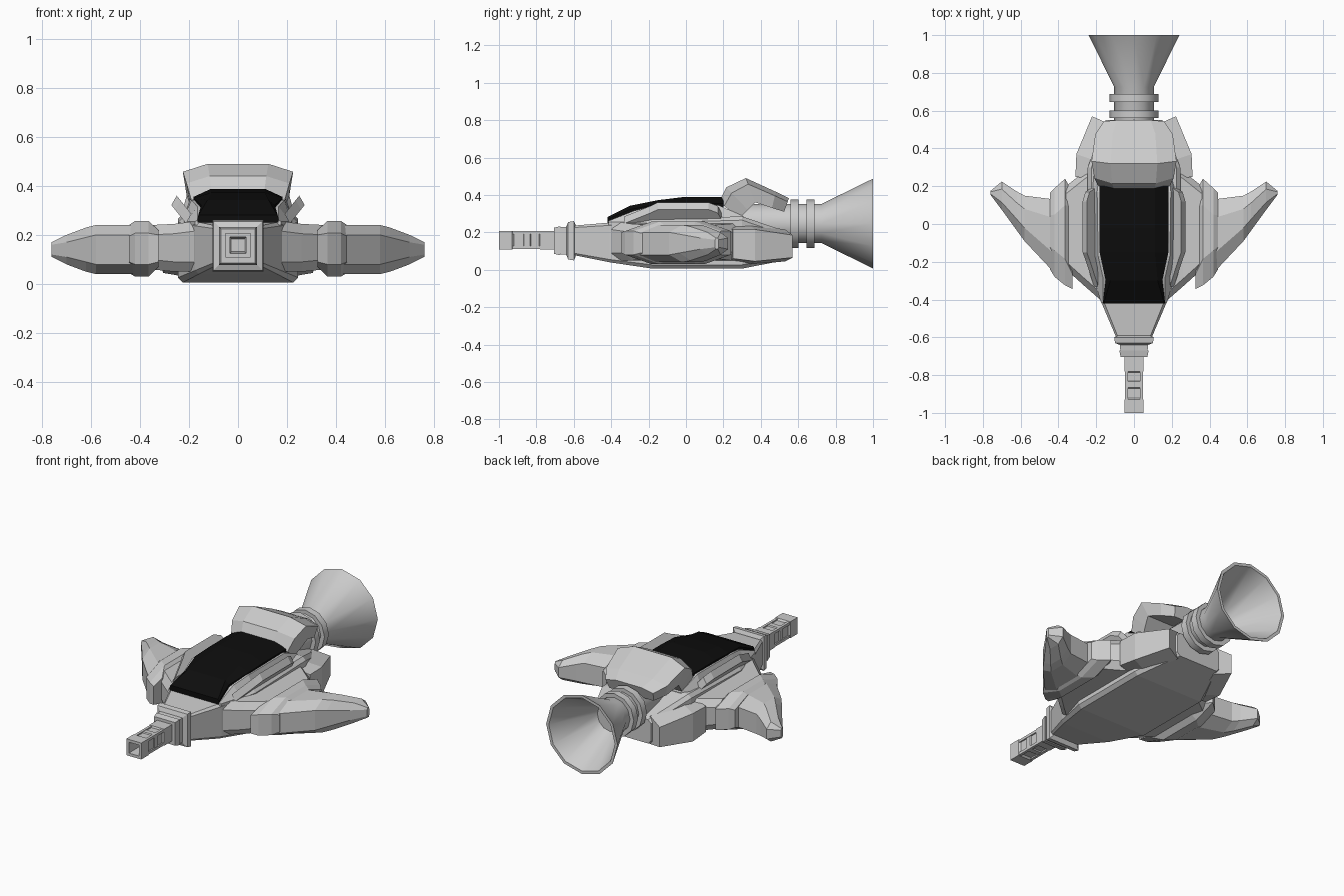
import bpy, bmesh, math
from mathutils import Vector

if "Cube" in bpy.data.objects:
    bpy.data.objects.remove(bpy.data.objects["Cube"])


def loft(name, rings, mirror=False, mat=None):
    """Skin a list of equal-length point rings and cap both ends."""
    bm = bmesh.new()
    rows = [[bm.verts.new(p) for p in r] for r in rings]
    n = len(rows[0])
    for a, b in zip(rows, rows[1:]):
        for i in range(n):
            j = (i + 1) % n
            bm.faces.new((a[i], a[j], b[j], b[i]))
    bm.faces.new(rows[0])
    bm.faces.new(rows[-1])
    bmesh.ops.recalc_face_normals(bm, faces=bm.faces)
    me = bpy.data.meshes.new(name)
    bm.to_mesh(me)
    bm.free()
    ob = bpy.data.objects.new(name, me)
    bpy.context.collection.objects.link(ob)
    if mirror:
        ob.modifiers.new("mirror", 'MIRROR').use_clip = False
    if mat:
        me.materials.append(mat)
    return ob


def hull_ring(y, hw, z0, z1, c):
    """Chamfered box section across the body at y."""
    half = [(hw - c, z0), (hw, z0 + c), (hw, z1 - c), (hw - c, z1)]
    return [(x, y, z) for x, z in half] + [(-x, y, z) for x, z in reversed(half)]


def wing_ring(x, y0, y1, z0, z1, cy=0.04, cz=0.04):
    """Chamfered box section along the wing at x."""
    return [(x, y0, z0 + cz), (x, y0 + cy, z0), (x, y1 - cy, z0), (x, y1, z0 + cz),
            (x, y1, z1 - cz), (x, y1 - cy, z1), (x, y0 + cy, z1), (x, y0, z1 - cz)]


def square_tube(name, profile, zc):
    """Square rings along y from (y, half size) pairs."""
    return loft(name, [[(sx * h, y, zc + sz * h) for sx, sz in
                        ((-1, -1), (1, -1), (1, 1), (-1, 1))] for y, h in profile])


def round_tube(name, profile, zc, n=12):
    ob = loft(name, [[(r * math.cos(2 * math.pi * i / n), y, zc + r * math.sin(2 * math.pi * i / n))
                      for i in range(n)] for y, r in profile])
    bpy.ops.object.select_all(action='DESELECT')
    ob.select_set(True)
    bpy.context.view_layer.objects.active = ob
    bpy.ops.object.shade_smooth_by_angle(angle=math.radians(35))
    return ob


black = bpy.data.materials.new("black_glass")
black.diffuse_color = (0.004, 0.004, 0.004, 1)
black.use_nodes = True
black.node_tree.nodes["Principled BSDF"].inputs["Base Color"].default_value = black.diffuse_color

# Main hull
loft("hull", [hull_ring(-0.61, 0.09, 0.08, 0.235, 0.01),
              hull_ring(-0.41, 0.175, 0.04, 0.252, 0.015),
              hull_ring(-0.18, 0.245, 0.006, 0.272, 0.02),
              hull_ring(0.30, 0.245, 0.006, 0.285, 0.02),
              hull_ring(0.55, 0.15, 0.055, 0.20, 0.02)])

# Nose collar and square gun barrel with hollow muzzle
square_tube("nose_collar", [(-0.59, 0.085), (-0.60, 0.105), (-0.63, 0.10), (-0.64, 0.075),
                            (-0.67, 0.072), (-0.67, 0.078), (-0.705, 0.07)], 0.155)
square_tube("gun_barrel", [(-0.69, 0.05), (-0.78, 0.05), (-0.785, 0.04), (-0.83, 0.04),
                           (-0.835, 0.046), (-0.865, 0.046), (-0.87, 0.04), (-0.92, 0.04),
                           (-0.93, 0.05), (-1.0, 0.05), (-1.0, 0.033), (-0.85, 0.026)], 0.158)
for z in (0.118, 0.198):
    for x in (-0.04, 0.04):
        loft("barrel_rail", [[(x + a, y, z + b) for a, b in
                              ((-.008, -.008), (.008, -.008), (.008, .008), (-.008, .008))]
                             for y in (-0.95, -0.77)])

# Cockpit frame
def frame_ring(y, w0, w1, z1):
    return [(w0, y, 0.24), (w0, y, 0.255), (w1, y, z1), (-w1, y, z1), (-w0, y, 0.255), (-w0, y, 0.24)]
loft("cockpit_frame", [frame_ring(-0.415, 0.175, 0.165, 0.26),
                       frame_ring(-0.28, 0.215, 0.165, 0.315),
                       frame_ring(-0.17, 0.23, 0.19, 0.342),
                       frame_ring(0.17, 0.23, 0.195, 0.347),
                       frame_ring(0.31, 0.22, 0.18, 0.285)])

# Black canopy
def canopy_ring(y, w, wt, z0, z1):
    return [(w, y, 0.25), (w, y, z0), (wt, y, z1), (-wt, y, z1), (-w, y, z0), (-w, y, 0.25)]
loft("canopy", [canopy_ring(-0.42, 0.165, 0.16, 0.27, 0.282),
                canopy_ring(-0.30, 0.15, 0.125, 0.322, 0.342),
                canopy_ring(-0.15, 0.182, 0.11, 0.35, 0.372),
                canopy_ring(-0.02, 0.182, 0.11, 0.355, 0.388),
                canopy_ring(0.20, 0.182, 0.11, 0.355, 0.388)], mat=black)

# Outward leaning rails beside the canopy
lean = Vector((0.06, 0, 0.075))
thick = Vector((0.022, 0, -0.038))
edge = [(-0.33, 0), (-0.19, 0.75), (-0.15, 1), (0.12, 1), (0.17, 0.75), (0.20, 0)]
loft("canopy_rail", [[Vector((0.19, y, 0.285)) + lean * s + thick * t for y, s in edge]
                     for t in (0, 1)], mirror=True)

# Rear hood plate
def hood_ring(yo, zo, yi, zi, w):
    ym, zm = yo + 0.25 * (yi - yo), zo + 0.25 * (zi - zo)
    half = [(0.55 * w, yo, zo), (w, ym, zm), (0.93 * w, yi, zi)]
    return half + [(-x, y, z) for x, y, z in reversed(half)]
loft("engine_hood", [hood_ring(0.175, 0.36, 0.29, 0.28, 0.19),
                     hood_ring(0.215, 0.44, 0.33, 0.32, 0.21),
                     hood_ring(0.32, 0.49, 0.37, 0.36, 0.225),
                     hood_ring(0.48, 0.417, 0.46, 0.33, 0.205),
                     hood_ring(0.55, 0.382, 0.525, 0.31, 0.16)])

# Engine pipe, rings and open bell
round_tube("engine_bell", [(0.26, 0.105), (0.725, 0.105), (1.0, 0.24),
                           (1.0, 0.222), (0.73, 0.085)], 0.247)
for y in (0.56, 0.645):
    round_tube("engine_ring", [(y, 0.10), (y, 0.13), (y + 0.042, 0.13), (y + 0.042, 0.10)], 0.245)

# Angled rear pods, skewed outward in plan
def pod_ring(y_in, y_out, x_in, x_out, z0, z1):
    return [(x_in, y_in, z0), (x_out, y_out, z0 + 0.02), (x_out, y_out, z1 - 0.03), (x_in, y_in, z1)]
loft("rear_pod", [pod_ring(0.23, 0.25, 0.17, 0.31, 0.04, 0.245),
                  pod_ring(0.33, 0.37, 0.19, 0.305, 0.025, 0.245),
                  pod_ring(0.53, 0.57, 0.13, 0.222, 0.045, 0.215)], mirror=True)

# Wing roots, ribs and swept outer wings
loft("wing_root", [wing_ring(0.18, -0.40, 0.33, 0.05, 0.255),
                   wing_ring(0.26, -0.33, 0.28, 0.05, 0.245),
                   wing_ring(0.36, -0.24, 0.20, 0.06, 0.24)], mirror=True)
loft("wing_rib", [wing_ring(0.325, -0.345, 0.17, 0.07, 0.22, 0.08, 0.02),
                  wing_ring(0.365, -0.325, 0.24, 0.03, 0.257, 0.14, 0.05),
                  wing_ring(0.42, -0.28, 0.19, 0.03, 0.257, 0.14, 0.05),
                  wing_ring(0.445, -0.24, 0.165, 0.045, 0.24, 0.12, 0.045)], mirror=True)
loft("outer_wing", [wing_ring(0.42, -0.26, 0.13, 0.04, 0.24, 0.10, 0.04),
                    wing_ring(0.58, -0.09, 0.15, 0.04, 0.24, 0.07, 0.04),
                    wing_ring(0.62, -0.035, 0.172, 0.05, 0.23, 0.06, 0.04),
                    wing_ring(0.70, 0.075, 0.225, 0.08, 0.20, 0.04, 0.03),
                    wing_ring(0.76, 0.155, 0.175, 0.11, 0.17, 0.005, 0.01)], mirror=True)
